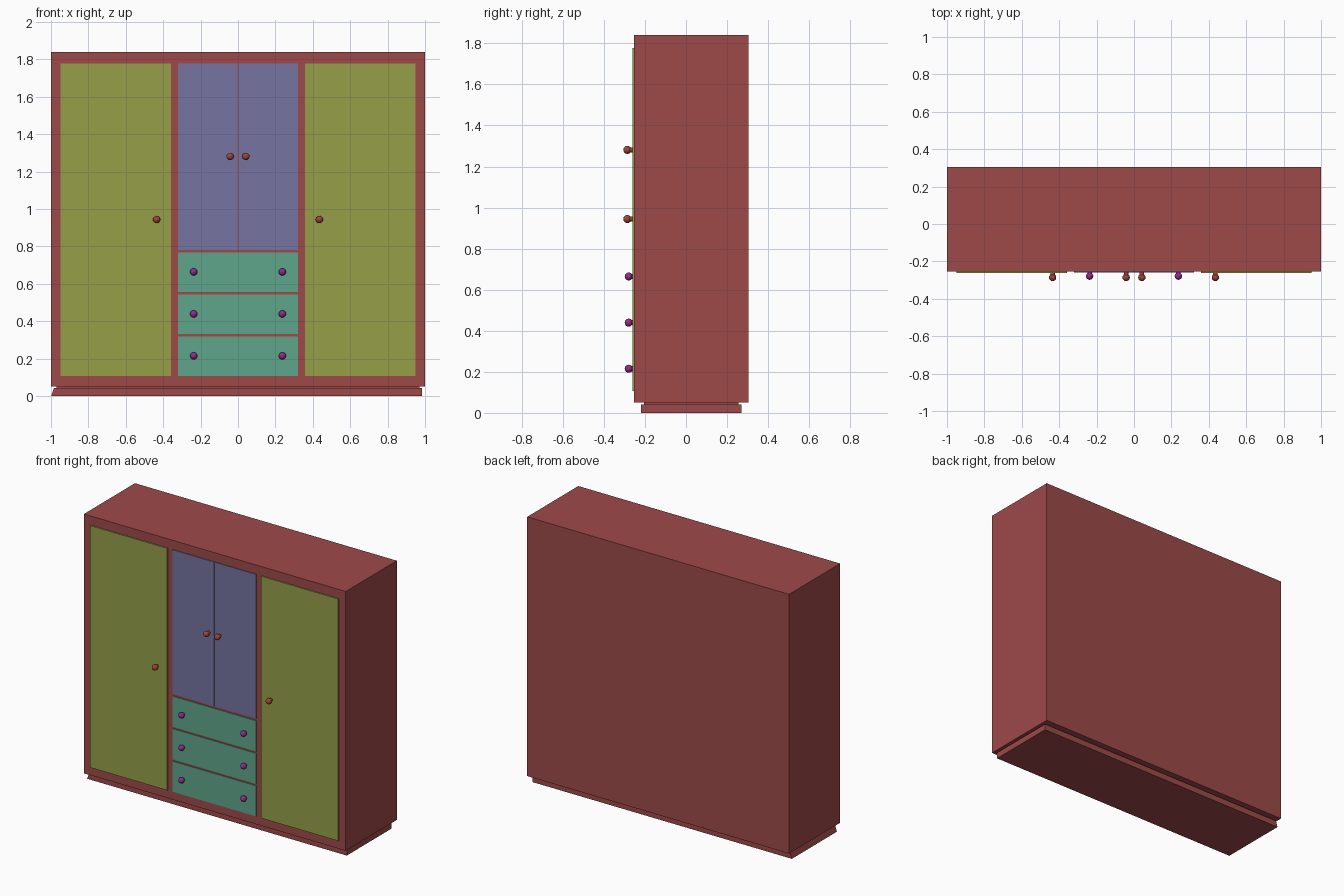
import bpy, bmesh
from mathutils import Matrix, Vector

if "Cube" in bpy.data.objects:
    bpy.data.objects.remove(bpy.data.objects["Cube"], do_unlink=True)


def material(name, r, g, b):
    mat = bpy.data.materials.new(name)
    mat.use_nodes = True
    lin = [((c / 255 + 0.055) / 1.055) ** 2.4 for c in (r, g, b)] + [1]
    mat.diffuse_color = lin
    mat.node_tree.nodes["Principled BSDF"].inputs["Base Color"].default_value = lin
    return mat


red = material("red wood", 158, 73, 73)
olive = material("olive green", 149, 159, 73)
blue = material("dusty blue", 118, 116, 161)
teal = material("teal", 96, 166, 139)
rust = material("rust knob", 158, 68, 58)
purple = material("purple knob", 148, 42, 138)


def finish(name, bm, mat):
    mesh = bpy.data.meshes.new(name)
    bm.to_mesh(mesh)
    bm.free()
    mesh.materials.append(mat)
    obj = bpy.data.objects.new(name, mesh)
    bpy.context.collection.objects.link(obj)
    return obj


def box(name, lo, hi, mat, left_flare=0):
    lo, hi = Vector(lo), Vector(hi)
    bm = bmesh.new()
    bmesh.ops.create_cube(bm, size=1)
    bmesh.ops.scale(bm, vec=hi - lo, verts=bm.verts)
    bmesh.ops.translate(bm, vec=(lo + hi) / 2, verts=bm.verts)
    for v in bm.verts:
        if v.co.x < 0 and v.co.z < hi.z - 0.01:
            v.co.x -= left_flare
    return finish(name, bm, mat)


def knob(name, x, y, z, radius, mat):
    # Ball on a short stem that narrows towards the door
    bm = bmesh.new()
    bmesh.ops.create_uvsphere(bm, u_segments=20, v_segments=12, radius=radius,
                              matrix=Matrix.Translation((x, y, z)))
    depth = -0.25 - y
    turn = Matrix.Rotation(1.5708, 4, "X")
    bmesh.ops.create_cone(bm, cap_ends=True, segments=20,
                          radius1=radius * 0.55, radius2=radius * 0.75, depth=depth,
                          matrix=Matrix.Translation((x, y + depth / 2, z)) @ turn)
    for f in bm.faces:
        f.smooth = True
    return finish(name, bm, mat)


# Cabinet body and recessed plinth
FRONT = -0.253
box("cabinet_body", (-1, FRONT, 0.05), (1, 0.304, 1.84), red)
box("plinth", (-0.985, -0.22, 0), (0.985, 0.27, 0.042), red, left_flare=0.013)
box("plinth_joint", (-0.97, -0.205, 0.04), (0.97, 0.255, 0.052), red)

# Doors, mirrored about the centre
for side, s in (("right", -1), ("left", 1)):
    for part, inner, outer, bottom, mat, proud in (
            ("tall_door", 0.358, 0.948, 0.107, olive, 0.008),
            ("small_door", 0.002, 0.32, 0.782, blue, 0.005)):
        x0, x1 = sorted((s * inner, s * outer))
        box(f"{part}_{side}", (x0, FRONT - proud, bottom), (x1, -0.24, 1.777), mat)
    knob(f"tall_door_knob_{side}", s * 0.435, -0.286, 0.944, 0.0195, rust)
    knob(f"small_door_knob_{side}", s * 0.042, -0.286, 1.281, 0.0195, rust)

# Stack of three drawers with two knobs each
for i in range(3):
    z = 0.107 + i * 0.2245
    box(f"drawer_{i + 1}", (-0.32, FRONT - 0.006, z), (0.32, -0.24, z + 0.211), teal)
    for side, s in (("right", -1), ("left", 1)):
        knob(f"drawer_{i + 1}_knob_{side}", s * 0.237, -0.279, z + 0.108, 0.0195, purple)
